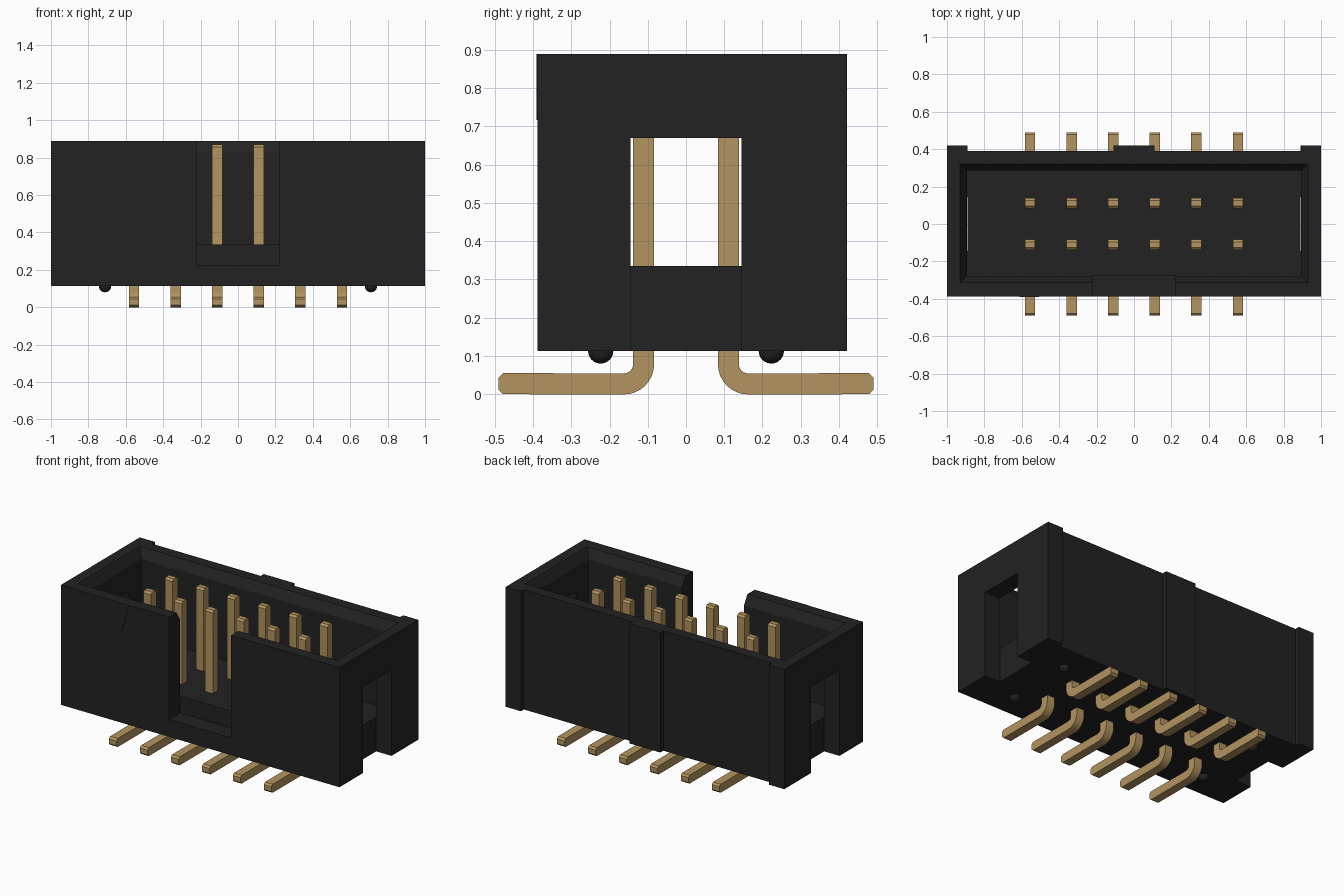
import bpy, bmesh, math

if "Cube" in bpy.data.objects:
    bpy.data.objects.remove(bpy.data.objects["Cube"])


def material(name, rgb):
    m = bpy.data.materials.new(name)
    m.diffuse_color = (*rgb, 1)
    m.use_nodes = True
    m.node_tree.nodes["Principled BSDF"].inputs["Base Color"].default_value = m.diffuse_color
    return m


BLACK = material("black plastic", (0.016, 0.016, 0.016))
GOLD = material("gold contact", (0.45, 0.295, 0.115))


def loft(name, rings, mat):
    """Closed solid from a stack of matching point rings."""
    bm = bmesh.new()
    vs = [[bm.verts.new(p) for p in r] for r in rings]
    n = len(rings[0])
    bm.faces.new(vs[0])
    bm.faces.new(vs[-1])
    for a, b in zip(vs, vs[1:]):
        for i in range(n):
            j = (i + 1) % n
            bm.faces.new((a[i], a[j], b[j], b[i]))
    bmesh.ops.recalc_face_normals(bm, faces=bm.faces)
    me = bpy.data.meshes.new(name)
    bm.to_mesh(me)
    bm.free()
    ob = bpy.data.objects.new(name, me)
    bpy.context.collection.objects.link(ob)
    me.materials.append(mat)
    return ob


def rect(x0, x1, y0, y1, z):
    return [(x0, y0, z), (x1, y0, z), (x1, y1, z), (x0, y1, z)]


def box(name, x0, x1, y0, y1, z0, z1):
    return loft(name, [rect(x0, x1, y0, y1, z0), rect(x0, x1, y0, y1, z1)], BLACK)


def smooth(ob):
    bpy.ops.object.select_all(action='DESELECT')
    ob.select_set(True)
    bpy.context.view_layer.objects.active = ob
    bpy.ops.object.shade_smooth_by_angle(angle=math.radians(30))


# Housing outline with three back ribs
F, B, R, Z0, Z1 = -0.388, 0.39, 0.421, 0.113, 0.89
outline = [(-1, F), (1, F), (1, R), (0.89, R), (0.89, B), (0.11, B), (0.11, R),
           (-0.11, R), (-0.11, B), (-0.89, B), (-0.89, R), (-1, R)]
housing = loft("housing", [[(x, y, z) for x, y in outline] for z in (Z0, Z1)], BLACK)

# Cutters: chamfered cavity, front key slot, end slots
cavity = loft("cavity_cutter", [
    rect(-0.892, 0.892, -0.277, 0.285, 0.335),
    rect(-0.892, 0.892, -0.277, 0.285, 0.83),
    rect(-0.93, 0.93, -0.312, 0.32, Z1),
    rect(-0.93, 0.93, -0.312, 0.32, 1.0)], BLACK)
cutters = [cavity,
           box("key_cutter", -0.222, 0.222, -0.5, -0.275, 0.225, 1.1),
           box("right_cutter", 0.89, 1.1, -0.145, 0.145, 0, 0.67),
           box("left_cutter", -1.1, -0.89, -0.145, 0.145, 0, 0.67)]
bpy.context.view_layer.objects.active = housing
for c in cutters:
    mod = housing.modifiers.new(c.name, 'BOOLEAN')
    mod.operation, mod.solver, mod.object = 'DIFFERENCE', 'EXACT', c
    bpy.ops.object.modifier_apply(modifier=mod.name)
for c in cutters:
    bpy.data.objects.remove(c)

# Raised pin-one triangle on the front
tri = [(-0.612, Z1), (-0.56, 0.717), (-0.508, Z1)]
loft("pin_one_mark", [[(x, y, z) for x, z in tri] for y in (F, F - 0.003)], BLACK)

# Domed standoffs under the housing
for x in (-0.711, 0.711):
    for y in (-0.223, 0.223):
        rings = [[(x + r * math.cos(a * math.pi / 12), y + r * math.sin(a * math.pi / 12), z)
                  for a in range(24)]
                 for r, z in [(0.033, Z0 + 0.003)] +
                 [(0.033 * math.cos(t), Z0 - 0.033 * math.sin(t))
                  for t in [k * math.pi / 12.5 for k in range(7)]]]
        smooth(loft("standoff", rings, BLACK))

# Bent pins: side profile (distance from centre, height), extruded along x
W, C, TOP, END = 0.055, 0.012, 0.87, 0.49
Y0, Y1 = 0.0835, 0.1385


def arc(r, rev):
    pts = [(0.162 - r * math.cos(k * math.pi / 16), 0.078 - r * math.sin(k * math.pi / 16))
           for k in range(9)]
    return pts[::-1] if rev else pts


profile = ([(Y1 - C, TOP), (Y0 + C, TOP), (Y0, TOP - C)] + arc(0.0785, False) +
           [(END - C, 0), (END, C), (END, W - C), (END - C, W)] + arc(0.0235, True) +
           [(Y1, TOP - C)])
for side in (-1, 1):
    for i in range(6):
        cx = (i - 2.5) * 0.2222
        smooth(loft("pin", [[(x, side * y, z) for y, z in profile]
                            for x in (cx - W / 2, cx + W / 2)], GOLD))
